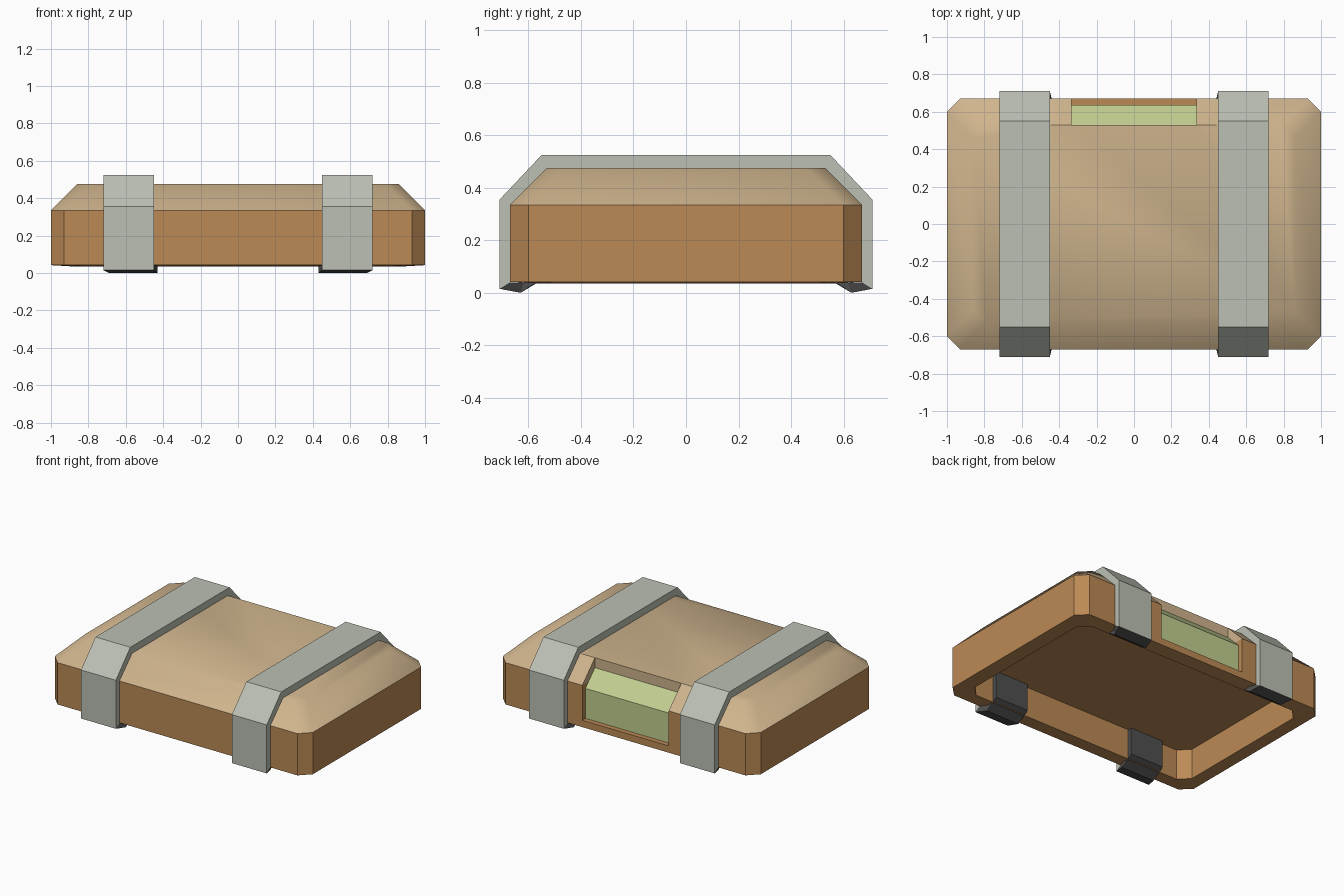
import bpy, bmesh
from mathutils import Vector

if "Cube" in bpy.data.objects:
    bpy.data.objects.remove(bpy.data.objects["Cube"])


def material(name, rgb):
    m = bpy.data.materials.new(name)
    lin = [((c / 255 + 0.055) / 1.055) ** 2.4 for c in rgb]
    m.diffuse_color = (*lin, 1)
    m.use_nodes = True
    m.node_tree.nodes["Principled BSDF"].inputs["Base Color"].default_value = m.diffuse_color
    return m


TAN, BROWN, GREY, DARK, GREEN = range(5)
MATS = [material("tan lid", (207, 180, 141)),
        material("brown shell", (188, 138, 85)),
        material("grey strap", (188, 192, 180)),
        material("dark grey hook", (80, 80, 80)),
        material("pale green panel", (194, 206, 144))]


def finish(bm, name):
    me = bpy.data.meshes.new(name)
    bm.to_mesh(me)
    bm.free()
    for m in MATS:
        me.materials.append(m)
    ob = bpy.data.objects.new(name, me)
    bpy.context.collection.objects.link(ob)
    return ob


def octagon(bm, x, y, z, c=0.07):
    pts = [(x, y - c), (x - c, y), (c - x, y), (-x, y - c),
           (-x, c - y), (c - x, -y), (x - c, -y), (x, c - y)]
    return [bm.verts.new((a, b, z)) for a, b in pts]


# Case shell: hollow underneath, sloped lid edges
W, SILL = 0.335, 0.09
bm = bmesh.new()
rings = [octagon(bm, *r) for r in [(0.9, 0.57, 0.25), (0.9, 0.57, 0.036), (1, 0.67, 0.042),
                                   (1, 0.67, 0.335), (0.86, 0.53, 0.475)]]
for a, b in zip(rings, rings[1:]):
    for i in range(8):
        j = (i + 1) % 8
        bm.faces.new((a[i], a[j], b[j], b[i]))
bm.faces.new(rings[0])
bm.faces.new(rings[-1])
bmesh.ops.recalc_face_normals(bm, faces=bm.faces)


def back_faces():
    return [f for f in bm.faces if f.normal.y > 0.6 and f.calc_center_median().y > 0.5
            and abs(f.normal.x) < 0.1]


# Cut the window opening in the back
for co, no in [((W, 0, 0), (1, 0, 0)), ((-W, 0, 0), (1, 0, 0)), ((0, 0, SILL), (0, 0, 1))]:
    fs = back_faces()
    geom = fs + list({e for f in fs for e in f.edges}) + list({v for f in fs for v in f.verts})
    bmesh.ops.bisect_plane(bm, geom=geom, plane_co=co, plane_no=no)
    bm.normal_update()
hole = [f for f in back_faces()
        if abs(f.calc_center_median().x) < W and f.calc_center_median().z > SILL]
bmesh.ops.delete(bm, geom=hole, context='FACES')
for f in bm.faces:
    f.material_index = TAN if f.calc_center_median().z > 0.34 else BROWN
shell = finish(bm, "case_shell")
bpy.context.view_layer.objects.active = shell
shell.select_set(True)
bpy.ops.object.shade_smooth_by_angle(angle=0.66)

# Recessed window: reveal, green panel, sill
bm = bmesh.new()
cavity = Vector((0, 0.645, 0.325))


def plate(pts, mat):
    f = bm.faces.new([bm.verts.new(p) for p in pts])
    f.normal_update()
    if f.normal.dot(cavity - f.calc_center_median()) < 0:
        f.normal_flip()
    f.material_index = mat


prof = [(0.53, 0.475), (0.53, 0.405), (0.635, 0.30), (0.635, SILL), (0.67, SILL)]
for (a, b, m) in zip(prof, prof[1:], [TAN, GREEN, GREEN, BROWN]):
    plate([(-W, *a), (W, *a), (W, *b), (-W, *b)], m)
for x in (-W, W):
    plate([(x, *p) for p in [(0.53, 0.475), (0.67, 0.335), (0.60, 0.335), (0.53, 0.405)]], TAN)
    plate([(x, *p) for p in [(0.67, 0.335), (0.67, SILL), (0.635, SILL),
                             (0.635, 0.30), (0.60, 0.335)]], BROWN)
finish(bm, "back_window")


# Bands made from rows of (x0, x1, outer y z, inner y z)
def band(name, rows, sx, mat):
    bm = bmesh.new()
    vs = []
    for x0, x1, o, i in rows:
        vs.append([bm.verts.new((sx * x, *p)) for x, p in
                   ((x0, o), (x1, o), (x1, i), (x0, i))])
    for a, b in zip(vs, vs[1:]):
        for k in (3, 0, 1):
            j = (k + 1) % 4
            bm.faces.new((a[k], a[j], b[j], b[k]))
    bmesh.ops.recalc_face_normals(bm, faces=bm.faces)
    for f in bm.faces:
        f.material_index = mat
    finish(bm, name)


def flip(p):
    return (-p[0], p[1])


half = [((0.71, 0.015), (0.67, 0.04)), ((0.71, 0.355), (0.67, 0.335)), ((0.55, 0.525), (0.53, 0.475))]
strap = [(0.45, 0.72, o, i) for o, i in half]
strap += [(0.45, 0.72, flip(o), flip(i)) for o, i in reversed(half)]
hook = [(0.45, 0.72, (0.71, 0.015), (0.67, 0.04)),
        (0.43, 0.69, (0.63, 0.0), (0.62, 0.038)),
        (0.43, 0.69, (0.54, 0.06), (0.57, 0.036)),
        (0.43, 0.69, (0.54, 0.25), (0.57, 0.25))]
for side, sx in (("left", -1), ("right", 1)):
    band(side + "_strap", strap, sx, GREY)
    band(side + "_back_hook", hook, sx, DARK)
    band(side + "_front_hook", [(a, b, flip(o), flip(i)) for a, b, o, i in hook], sx, DARK)
